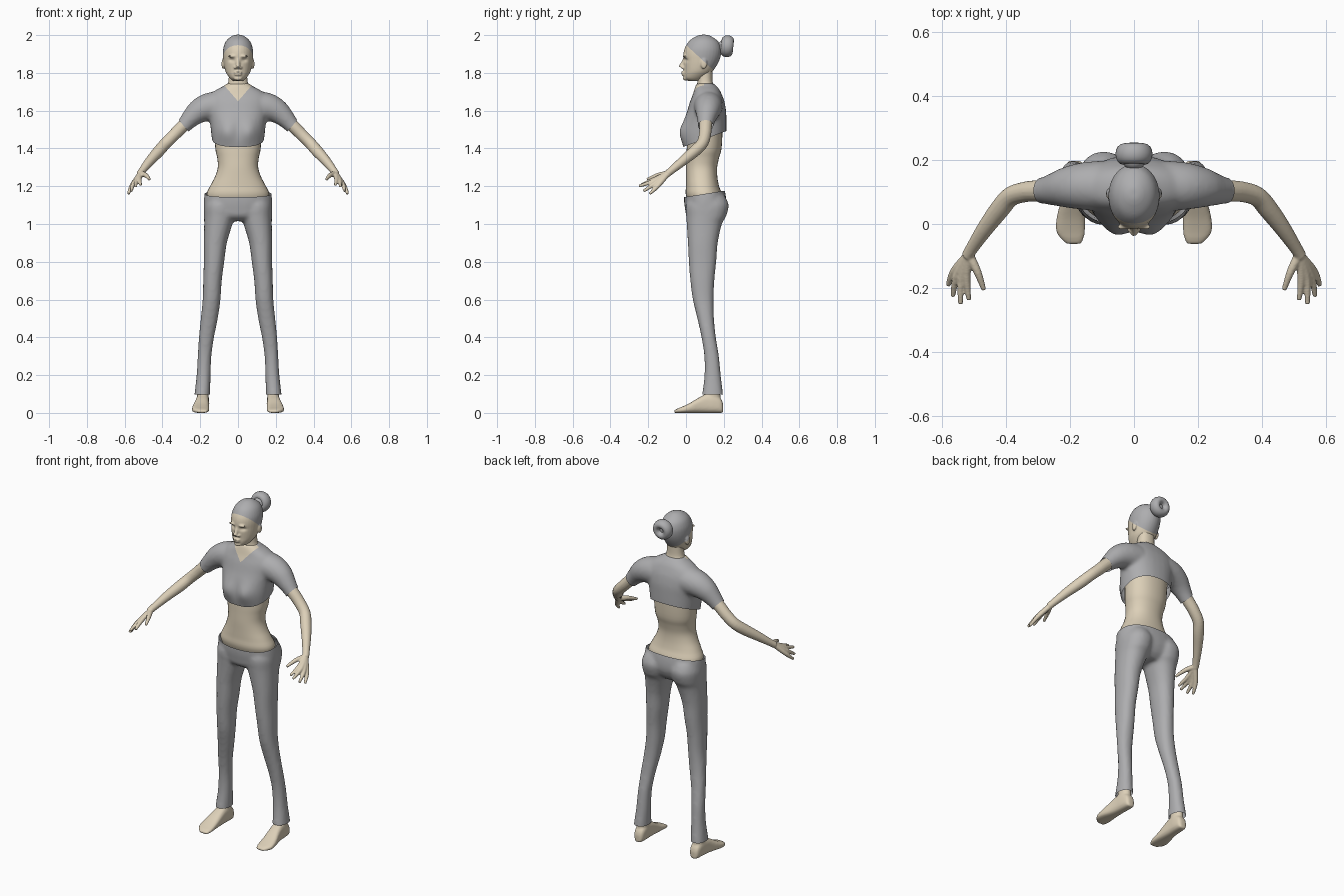
import bpy, bmesh, math
from mathutils import Vector

if "Cube" in bpy.data.objects:
    bpy.data.objects.remove(bpy.data.objects["Cube"])


def material(name, rgb):
    m = bpy.data.materials.new(name)
    m.diffuse_color = (*rgb, 1)
    m.use_nodes = True
    m.node_tree.nodes["Principled BSDF"].inputs["Base Color"].default_value = m.diffuse_color
    return m


SKIN = material("skin beige", (0.72, 0.63, 0.48))
CLOTH = material("cloth grey", (0.42, 0.42, 0.43))


def resample(rows, steps=4):
    """Smooth curve through rows of numbers (Catmull-Rom)."""
    out = []
    for i in range(len(rows) - 1):
        a, b, c, d = (rows[max(i - 1, 0)], rows[i], rows[i + 1], rows[min(i + 2, len(rows) - 1)])
        for s in range(steps):
            t = s / steps
            out.append([0.5 * (2 * q + (r - p) * t + (2 * p - 5 * q + 4 * r - w) * t * t
                               + (3 * q - p - 3 * r + w) * t ** 3) for p, q, r, w in zip(a, b, c, d)])
    return out + [list(rows[-1])]


def skin_rings(bm, rings, n=32, power=2.0):
    """Closed loft through (centre, u, v) rings."""
    loops = []
    for centre, u, v in rings:
        loop = []
        for i in range(n):
            a = 2 * math.pi * i / n
            c, s = math.cos(a), math.sin(a)
            c = math.copysign(abs(c) ** (2 / power), c)
            s = math.copysign(abs(s) ** (2 / power), s)
            loop.append(bm.verts.new(centre + u * c + v * s))
        loops.append(loop)
    faces = [bm.faces.new(loops[0]), bm.faces.new(loops[-1])]
    for p, q in zip(loops, loops[1:]):
        for i in range(n):
            j = (i + 1) % n
            faces.append(bm.faces.new((p[i], p[j], q[j], q[i])))
    bmesh.ops.recalc_face_normals(bm, faces=faces)


def column(bm, rows, power=2.0, side=1):
    """Upright loft; rows are z, centre x, half width, front y, back y."""
    skin_rings(bm, [(Vector((side * cx, (f + b) / 2, z)), Vector((w, 0, 0)), Vector((0, (b - f) / 2, 0)))
                    for z, cx, w, f, b in resample(rows)], power=power)


def tube(bm, rows, side=1, n=16):
    """Round tube; rows are x, y, z, radius."""
    pts = resample(rows)
    pos = [Vector((side * x, y, z)) for x, y, z, r in pts]
    rings = []
    for i, p in enumerate(pos):
        d = (pos[min(i + 1, len(pos) - 1)] - pos[max(i - 1, 0)]).normalized()
        u = d.cross(Vector((0.1, 1, 0.2))).normalized()
        rings.append((p, u * pts[i][3], d.cross(u) * pts[i][3]))
    skin_rings(bm, rings, n)


def ball(bm, centre, radii):
    new = bmesh.ops.create_uvsphere(bm, u_segments=20, v_segments=12, radius=1)["verts"]
    for v in new:
        v.co = Vector([c + r * q for c, r, q in zip(centre, radii, v.co)])


def finish(name, bm, mat, voxel=0, smooth=4):
    """Make an object, optionally fusing its pieces into one smooth surface."""
    me = bpy.data.meshes.new(name)
    bm.to_mesh(me)
    bm.free()
    ob = bpy.data.objects.new(name, me)
    bpy.context.collection.objects.link(ob)
    if voxel:
        m = ob.modifiers.new("fuse", "REMESH")
        m.mode, m.voxel_size = "VOXEL", voxel
        m = ob.modifiers.new("soften", "SMOOTH")
        m.factor, m.iterations = 0.5, smooth
        bpy.context.view_layer.update()
        dg = bpy.context.evaluated_depsgraph_get()
        ob.data = bpy.data.meshes.new_from_object(ob.evaluated_get(dg))
        ob.modifiers.clear()
    ob.data.materials.clear()
    ob.data.materials.append(mat)
    ob.data.polygons.foreach_set("use_smooth", [True] * len(ob.data.polygons))
    return ob


def edit(ob, cuts, paint=None, paint_mat=None, move=None):
    """Bisect by (point, normal, remove outside), then colour faces by a rule."""
    bm = bmesh.new()
    bm.from_mesh(ob.data)
    if move:
        for v in bm.verts:
            v.co.y += move(v.co)
    for co, no, remove in cuts:
        bmesh.ops.bisect_plane(bm, geom=bm.verts[:] + bm.edges[:] + bm.faces[:], dist=1e-5,
                               plane_co=co, plane_no=no, clear_outer=remove)
    if paint:
        ob.data.materials.append(paint_mat)
        for f in bm.faces:
            f.material_index = int(paint(f.calc_center_median()))
    bm.to_mesh(ob.data)
    bm.free()


def bump(v, x, z, rx, rz):
    return math.exp(-((abs(v.x) - x) / rx) ** 2 - ((v.z - z) / rz) ** 2)


# Bare torso and neck
bm = bmesh.new()
column(bm, [(1.08, 0, .14, .03, .17), (1.15, 0, .167, .0, .19), (1.2, 0, .148, .0, .175),
            (1.25, 0, .122, .0, .166), (1.3, 0, .107, .0, .165), (1.35, 0, .11, .002, .175),
            (1.4, 0, .12, .004, .188), (1.5, 0, .125, .01, .193), (1.6, 0, .13, .025, .19),
            (1.68, 0, .10, .05, .17), (1.73, 0, .062, .058, .148), (1.76, 0, .05, .06, .14),
            (1.82, 0, .048, .06, .14)], 2.2)
finish("torso", bm, SKIN)

# Cropped top with short sleeves
bm = bmesh.new()
column(bm, [(1.745, 0, .058, .056, .148), (1.73, 0, .078, .05, .162), (1.712, 0, .112, .044, .177),
            (1.685, 0, .15, .036, .19), (1.65, 0, .165, .022, .203), (1.6, 0, .16, .007, .212),
            (1.55, 0, .15, -.008, .214), (1.48, 0, .142, -.018, .214), (1.43, 0, .136, -.018, .21),
            (1.37, 0, .13, -.005, .2)], 2.3)
for s in (1, -1):
    tube(bm, [(.10, .118, 1.625, .08), (.16, .118, 1.618, .074), (.21, .114, 1.595, .064),
              (.25, .108, 1.56, .051), (.285, .104, 1.522, .041), (.32, .10, 1.485, .038)], s, 24)
shirt = finish("cropped_top", bm, CLOTH, .01, 4)
edit(shirt,
     [((0, -.03, 1.402), (0, .37, -1), True)]
     + [((s * .288, .105, 1.52), (s * .76, 0, -.65), True) for s in (1, -1)]
     + [((0, 0, 1.65), (s * 1.15, 0, -1), False) for s in (1, -1)],
     lambda c: c.y < .1 and c.z > 1.65 + 1.15 * abs(c.x), SKIN,
     lambda v: -.022 * bump(v, .06, 1.49, .05, .055) if v.y < .06 else 0)

# Trousers: pelvis and two legs fused
bm = bmesh.new()
column(bm, [(1.21, 0, .165, -.003, .195), (1.17, 0, .176, -.01, .207), (1.12, 0, .181, -.01, .214),
            (1.08, 0, .18, -.005, .21), (1.04, 0, .165, .005, .19), (1.015, 0, .11, .04, .16)], 2.3)
for s in (1, -1):
    column(bm, [(1.15, .092, .07, .02, .205), (1.1, .094, .086, -.002, .226), (1.04, .098, .082, .001, .212),
                (1.0, .104, .075, .004, .19), (.9, .120, .061, .01, .168), (.8, .127, .054, .015, .16),
                (.7, .135, .049, .023, .15), (.6, .14, .047, .036, .146), (.5, .152, .045, .06, .148),
                (.4, .167, .04, .082, .158), (.3, .177, .036, .097, .174), (.2, .182, .037, .098, .184),
                (.1, .189, .041, .086, .196), (.06, .191, .042, .082, .198)], 2.2, s)
trousers = finish("trousers", bm, CLOTH, .01, 4)
edit(trousers, [((0, -.01, 1.142), (0, -.16, 1), True), ((0, 0, .098), (0, 0, -1), True)])

for s, tag in ((1, "left"), (-1, "right")):
    # Foot and ankle
    bm = bmesh.new()
    column(bm, [(.02, .186, .03, .1, .18), (.09, .186, .031, .098, .182), (.16, .186, .03, .105, .178)], 2, s)
    foot = [(.197, .185, .016, .045), (.185, .185, .028, .075), (.15, .186, .034, .1), (.11, .188, .035, .1),
            (.07, .191, .038, .082), (.02, .197, .044, .052), (-.02, .198, .045, .033),
            (-.045, .193, .036, .023), (-.062, .188, .022, .014)]
    skin_rings(bm, [(Vector((s * cx, y, t / 2)), Vector((w, 0, 0)), Vector((0, 0, t / 2)))
                    for y, cx, w, t in resample(foot)], power=2.8)
    finish(tag + "_foot", bm, SKIN, .006, 2)

    # Arm and hand
    bm = bmesh.new()
    tube(bm, [(.24, .108, 1.565, .036), (.29, .104, 1.52, .034), (.34, .1, 1.47, .032),
              (.385, .085, 1.425, .031), (.42, .045, 1.385, .031), (.465, -.015, 1.335, .026),
              (.505, -.075, 1.285, .02), (.52, -.1, 1.265, .019)], s)
    for knuckle, tip in (((.522, -.165, 1.237), (.515, -.237, 1.208)),
                         ((.539, -.17, 1.228), (.541, -.25, 1.2)),
                         ((.553, -.163, 1.215), (.565, -.225, 1.174)),
                         ((.562, -.148, 1.203), (.58, -.192, 1.16)),
                         ((.488, -.15, 1.258), (.468, -.206, 1.236))):
        tube(bm, [(.515, -.095, 1.268, .015), (*knuckle, .0125), (*tip, .0075)], s, 12)
    finish(tag + "_arm", bm, SKIN, .004, 3)

# Head with nose, brows, lips and ears
bm = bmesh.new()
column(bm, [(1.757, 0, .026, .012, .075), (1.77, 0, .042, -.009, .1), (1.79, 0, .057, -.013, .125),
            (1.81, 0, .067, -.012, .143), (1.84, 0, .074, -.013, .163), (1.87, 0, .078, -.014, .178),
            (1.9, 0, .08, -.014, .186), (1.93, 0, .078, -.007, .186), (1.96, 0, .068, .01, .175),
            (1.98, 0, .053, .03, .155), (1.996, 0, .03, .06, .128), (2.002, 0, .012, .08, .11)])
tube(bm, [(0, -.005, 1.882, .008), (0, -.018, 1.85, .01), (0, -.03, 1.83, .012)])
ball(bm, (0, -.017, 1.803), (.022, .009, .0055))
ball(bm, (0, -.015, 1.791), (.019, .009, .0055))
ball(bm, (0, -.004, 1.771), (.022, .012, .012))
for s in (1, -1):
    ball(bm, (s * .013, -.016, 1.828), (.009, .011, .007))
    ball(bm, (s * .03, -.009, 1.888), (.024, .009, .006))
    ball(bm, (s * .079, .095, 1.848), (.008, .017, .028))
head = finish("head", bm, SKIN, .005, 2)
edit(head, [((0, 0, 1.948), (0, .92, 1), False)],
     lambda c: c.z > 1.948 - .92 * c.y, CLOTH,
     lambda v: .010 * bump(v, .033, 1.868, .016, .01) if v.y < .04 else 0)

# Hair bun: ring with a dimpled centre
bpy.ops.mesh.primitive_torus_add(major_radius=.034, minor_radius=.024, major_segments=32, minor_segments=16,
                                 location=(0, .218, 1.941), rotation=(math.radians(84), 0, 0))
bun = bpy.context.object
bun.name, bun.scale = "hair_bun", (1, 1, 1.35)
bun.data.materials.append(CLOTH)
bpy.ops.object.shade_smooth()
bm = bmesh.new()
ball(bm, (0, .2, 1.938), (.036, .032, .036))
finish("bun_core", bm, CLOTH)
